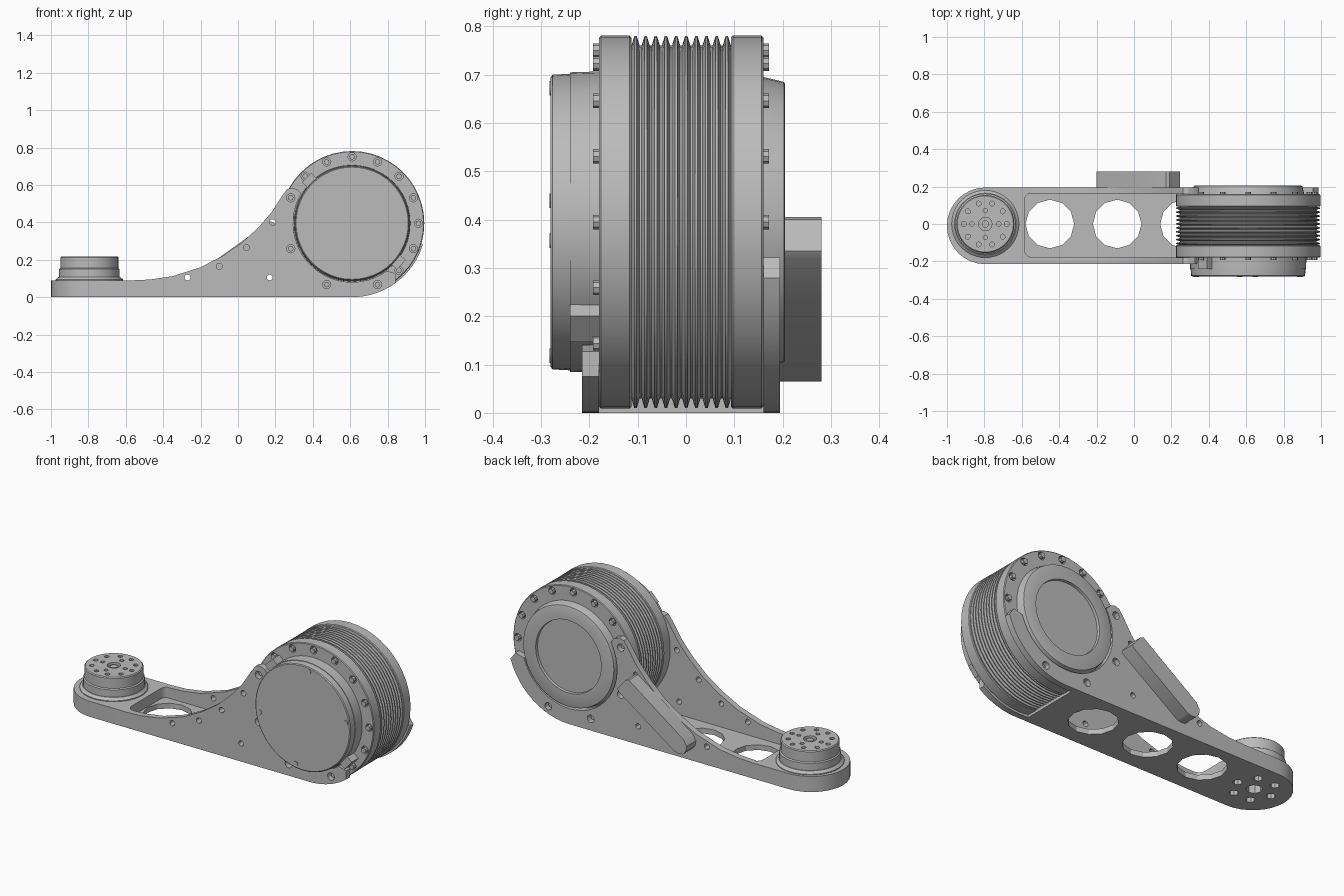
import bpy, bmesh
from math import pi, sin, cos, radians
from mathutils import Matrix, Vector

cube = bpy.data.objects.get("Cube")
if cube:
    bpy.data.objects.remove(cube)

grey = bpy.data.materials.new("machined grey")
grey.use_nodes = True
COLOUR = (0.5, 0.5, 0.5, 1)
grey.diffuse_color = COLOUR
grey.node_tree.nodes["Principled BSDF"].inputs["Base Color"].default_value = COLOUR

MX, MZ = 0.61, 0.395      # drum axis
HX, HY = -0.795, -0.01    # rounded end of the arm
BOLT_R = 0.355


def finish(name, bm):
    bmesh.ops.recalc_face_normals(bm, faces=bm.faces)
    mesh = bpy.data.meshes.new(name)
    bm.to_mesh(mesh)
    bm.free()
    mesh.materials.append(grey)
    obj = bpy.data.objects.new(name, mesh)
    bpy.context.collection.objects.link(obj)
    return obj


def activate(obj):
    bpy.ops.object.select_all(action='DESELECT')
    obj.select_set(True)
    bpy.context.view_layer.objects.active = obj


def smooth(obj):
    activate(obj)
    bpy.ops.object.shade_smooth_by_angle(angle=radians(30))


def lathe(name, profile, centre, axis, segs=40):
    """Closed solid of revolution from (radius, position along axis) points."""
    bm = bmesh.new()
    rings = []
    for r, h in profile:
        ring = []
        for i in range(segs):
            a = 2 * pi * i / segs
            u, v = centre[0] + r * cos(a), centre[1] + r * sin(a)
            ring.append(bm.verts.new((u, h, v) if axis == 'y' else (u, v, h)))
        rings.append(ring)
    for a, b in zip(rings, rings[1:]):
        for i in range(segs):
            j = (i + 1) % segs
            bm.faces.new((a[i], a[j], b[j], b[i]))
    bm.faces.new(rings[0])
    bm.faces.new(rings[-1])
    return finish(name, bm)


def prism(name, outline, lo, hi, axis):
    """Extrude a flat outline along y or z."""
    bm = bmesh.new()
    at = (lambda u, v, h: (u, h, v)) if axis == 'y' else (lambda u, v, h: (u, v, h))
    face = bm.faces.new([bm.verts.new(at(u, v, lo)) for u, v in outline])
    moved = bmesh.ops.extrude_face_region(bm, geom=[face])["geom"]
    bmesh.ops.translate(bm, vec=Vector(at(0, 0, hi - lo)),
                        verts=[g for g in moved if isinstance(g, bmesh.types.BMVert)])
    return finish(name, bm)


def pegs(name, spots, lo, hi, axis, segs=12):
    """Many small cylinders in one object; spots are (u, v, radius)."""
    bm = bmesh.new()
    for u, v, r in spots:
        mid = (lo + hi) / 2
        if axis == 'y':
            m = Matrix.Translation((u, mid, v)) @ Matrix.Rotation(pi / 2, 4, 'X')
        else:
            m = Matrix.Translation((u, v, mid))
        bmesh.ops.create_cone(bm, cap_ends=True, segments=segs, radius1=r,
                              radius2=r, depth=hi - lo, matrix=m)
    return finish(name, bm)


def cut(obj, cutter):
    mod = obj.modifiers.new("cut", 'BOOLEAN')
    mod.operation, mod.solver, mod.object = 'DIFFERENCE', 'EXACT', cutter
    activate(obj)
    bpy.ops.object.modifier_apply(modifier=mod.name)
    bpy.data.objects.remove(cutter)


def arc(cx, cy, r, start, end, n):
    step = (end - start) / n
    return [(cx + r * cos(radians(start + step * i)),
             cy + r * sin(radians(start + step * i))) for i in range(n + 1)]


def circle_spots(cx, cy, ring, count, r):
    return [(x, y, r) for x, y in arc(cx, cy, ring, 0, 360, count)[:-1]]


# Arm base: thin floor with three lightening holes
floor = prism("base_floor", [(-0.6, -0.2), (0.55, -0.2), (0.55, 0.18), (-0.6, 0.18)],
              0, 0.03, 'z')
cut(floor, pegs("floor_cutter", [(x, 0, 0.13) for x in (-0.45, -0.09, 0.27)],
                -0.1, 0.1, 'z', 12))

# Rounded solid end of the arm, with mounting holes underneath
end = prism("base_end", arc(HX, HY, 0.205, 90, 270, 16)
            + [(-0.54, -0.215), (-0.54, -0.178)]
            + arc(-0.545, -0.138, 0.04, 270, 180, 4)
            + arc(-0.545, 0.128, 0.04, 180, 90, 4)
            + [(-0.54, 0.168), (-0.54, 0.195)], 0, 0.09, 'z')
cut(end, pegs("end_cutter", circle_spots(HX, 0, 0.11, 6, 0.025) + [(HX, 0, 0.042)],
              -0.05, 0.06, 'z', 8))
smooth(end)

# Side plates: swept-up profile that wraps the drum
sweep = [(-0.56, 0), (-0.56, 0.09), (-0.47, 0.094), (-0.35, 0.112), (-0.2, 0.16),
         (-0.08, 0.222), (0.02, 0.29), (0.11, 0.373), (0.18, 0.455), (0.235, 0.54),
         (0.262, 0.577), (0.29, 0.585), (0.32, 0.575)]
plate_holes = [(-0.27, 0.105), (-0.1, 0.165), (0.045, 0.265), (0.185, 0.4), (0.17, 0.105)]
ring_spots = circle_spots(MX, MZ, BOLT_R, 16, 0.022)


def side_plate(name, lo, hi, inner, tip):
    outline = sweep + arc(MX, MZ, inner, 150, tip, 24)
    outline += arc(MX, MZ, 0.355, tip + 5, tip + 5, 1)[:1]
    outline += arc(MX, MZ, 0.395, tip, 270, 12)
    plate = prism(name, outline, lo, hi, 'y')
    rim = [ring_spots[i] for i in (7, 9, 11, 13)]
    cut(plate, pegs("plate_cutter", [(x, z, 0.016) for x, z in plate_holes] + rim,
                    lo - 0.05, hi + 0.05, 'y'))
    smooth(plate)


side_plate("front_side_plate", -0.215, -0.18, 0.315, 306)
side_plate("back_side_plate", 0.16, 0.195, 0.305, 343)

# Drum: finned middle between two plain end rings
fins, pitch = 10, 0.021
profile = [(0.365, -0.117)]
for i in range(fins):
    y = -0.115 + pitch * i
    profile += [(0.365, y + 0.002), (0.385, y + 0.008), (0.385, y + 0.013), (0.365, y + 0.019)]
profile.append((0.365, 0.097))
smooth(lathe("drum_fins", profile, (MX, MZ), 'y', 48))

for name, lo, hi, face in (("drum_front_ring", -0.18, -0.113, -0.18),
                           ("drum_back_ring", 0.093, 0.16, 0.16)):
    ring = lathe(name, [(0.382, lo), (0.386, lo + 0.004), (0.386, hi - 0.004), (0.382, hi)],
                 (MX, MZ), 'y', 48)
    cut(ring, pegs("ring_cutter", ring_spots, face - 0.02, face + 0.02, 'y'))
    smooth(ring)
    smooth(pegs(name + "_bolts", [(x, z, 0.015) for x, z, r in ring_spots],
                face - 0.012, face + 0.012, 'y', 8))

# Front cover with four screws, and small connectors on its rim
smooth(lathe("front_cover", [(0.312, -0.17), (0.31, -0.24), (0.307, -0.24), (0.305, -0.276),
                             (0.3, -0.28)], (MX, MZ), 'y', 48))
smooth(pegs("cover_screws", [(MX + 0.28 * cos(radians(a)), MZ + 0.28 * sin(radians(a)), 0.015)
                             for a in (9, 82, 188, 261)], -0.283, -0.27, 'y'))
for i, a in enumerate((-40, 135)):
    bm = bmesh.new()
    turn = Matrix.Rotation(-radians(a), 4, 'Y')
    bmesh.ops.create_cube(bm, size=1, matrix=Matrix.Translation((MX, -0.21, MZ)) @ turn
                          @ Matrix.Translation((0.32, 0, 0)) @ Matrix.Diagonal((0.05, 0.06, 0.07, 1)))
    finish(f"connector_{i + 1}", bm)

# Back cover: tapered ring around a slightly sunk disc
smooth(lathe("back_cover", [(0.302, 0.15), (0.298, 0.17), (0.29, 0.203), (0.285, 0.205),
                            (0.21, 0.205), (0.208, 0.19), (0.2, 0.19)], (MX, MZ), 'y', 48))

# Slanted bar on the back side
smooth(prism("back_bar", [(-0.2, 0.12), (-0.195, 0.09), (-0.175, 0.068), (-0.145, 0.065),
                          (-0.12, 0.072), (0.235, 0.32), (0.245, 0.335), (0.19, 0.4),
                          (0.17, 0.405), (-0.18, 0.155)], 0.19, 0.28, 'y'))

# Output hub on the arm end: flange, raised drum, bolt circle
smooth(lathe("hub_flange", [(0.18, 0.085), (0.18, 0.095), (0.165, 0.108)], (HX, 0), 'z'))
hub = lathe("hub", [(0.162, 0.1), (0.162, 0.15), (0.155, 0.155), (0.155, 0.213), (0.15, 0.218)],
            (HX, 0), 'z')
cut(hub, pegs("hub_cutter", circle_spots(HX, 0, 0.115, 10, 0.013)
              + circle_spots(HX, 0, 0.072, 4, 0.012) + [(HX, 0, 0.036)], 0.2, 0.25, 'z'))
smooth(hub)
smooth(pegs("hub_centre_screw", [(HX, 0, 0.02)], 0.19, 0.212, 'z'))
